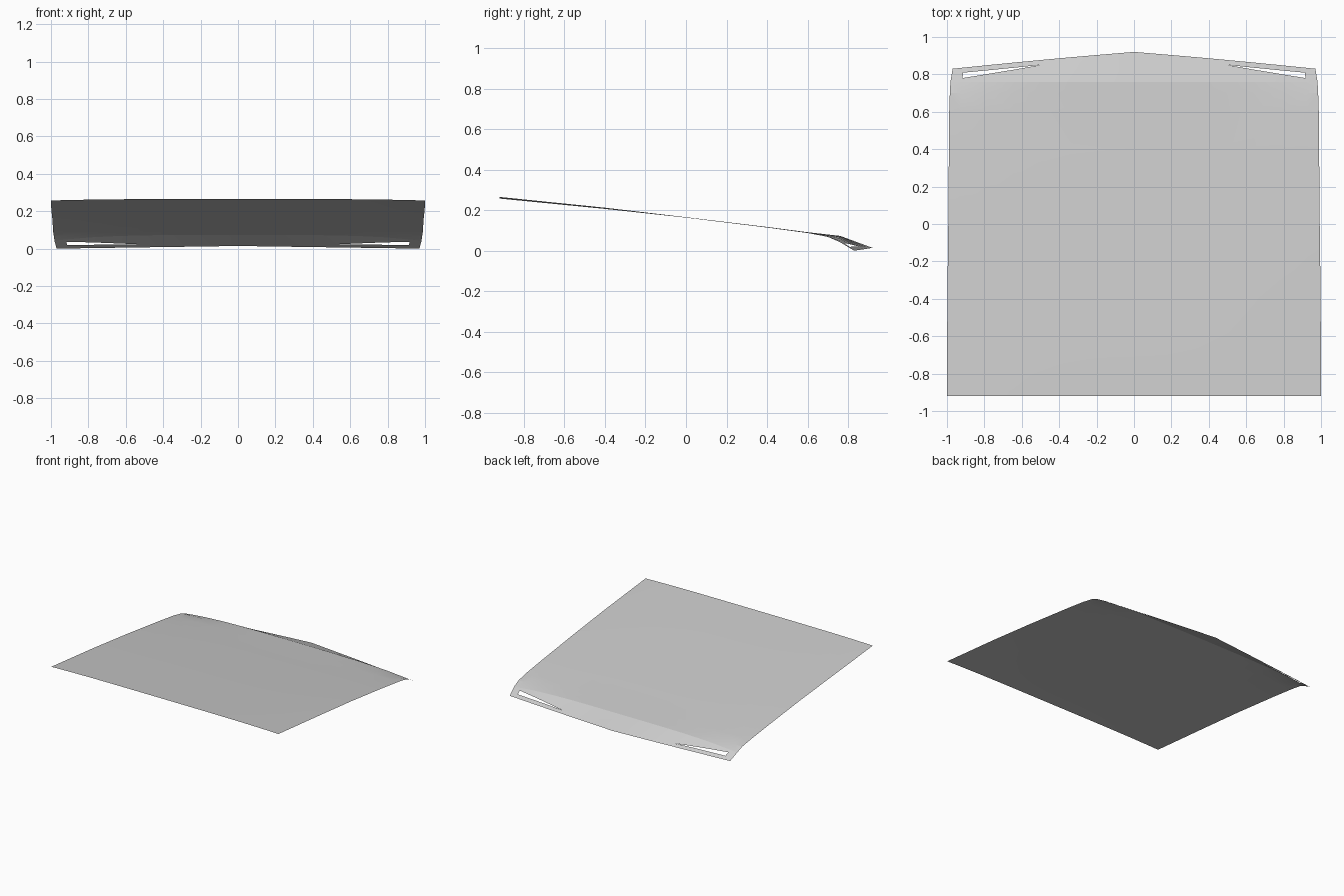
import bpy
import bmesh
import math

cube = bpy.data.objects.get("Cube")
if cube:
    bpy.data.objects.remove(cube, do_unlink=True)


def interp(points, t):
    """Piecewise linear lookup."""
    for (a, va), (b, vb) in zip(points, points[1:]):
        if t <= b:
            return va + (vb - va) * (t - a) / (b - a)
    return points[-1][1]


# Lengthwise profiles: height on the centre line, height and x on the side edge
CENTRE = [(-.92, .265), (-.4, .212), (0, .165), (.4, .117), (.6, .091), (.76, .073)]
EDGE = [(-.92, .257), (-.4, .206), (0, .163), (.4, .114), (.6, .087), (.7, .068), (.76, .042)]
SIDE = [(-.92, 1), (-.4, .998), (0, .993), (.6, .988), (.75, .983), (.83, .97)]
CREASE = .76

COLUMNS = [0, .17, .34, .51, .65, .8, .938, 1]
MAIN_ROWS = [-.92, -.4, 0, .4, .6, .7, CREASE]
SLOT_START, SLOT_END = 3, 6


def tail_rows(u):
    """Slot edges and rear lip of one column."""
    rear = .92 - .09 * u + .012 * u * (1 - u)
    if u <= COLUMNS[SLOT_START]:
        mid = rear - .026
        return [mid, mid, rear]
    s = (u - COLUMNS[SLOT_START]) / (COLUMNS[SLOT_END] - COLUMNS[SLOT_START])
    return [.85 - .07 * s, .85 - .041 * s, rear]


def height(u, y, rear):
    w = u ** 4
    top = min(y, CREASE)
    z = interp(CENTRE, top) * (1 - w) + interp(EDGE, top) * w
    if y > CREASE:
        t = (y - CREASE) / (rear - CREASE)
        z += (.014 * (1 - u) - z) * t
    return z


# Panel half with a tapered slot near the rear corner
bm = bmesh.new()
grid = []
for u in COLUMNS:
    rows = MAIN_ROWS + tail_rows(u)
    grid.append([bm.verts.new((u * interp(SIDE, y), y, height(u, y, rows[-1])))
                 for y in rows])
slot_row = len(MAIN_ROWS)
for i in range(len(COLUMNS) - 1):
    for j in range(len(grid[0]) - 1):
        if j == slot_row and SLOT_START <= i < SLOT_END:
            continue
        bm.faces.new((grid[i][j], grid[i + 1][j], grid[i + 1][j + 1], grid[i][j + 1]))
bmesh.ops.remove_doubles(bm, verts=bm.verts, dist=.0005)
mesh = bpy.data.meshes.new("hood_panel")
bm.to_mesh(mesh)
bm.free()

hood = bpy.data.objects.new("hood_panel", mesh)
bpy.context.collection.objects.link(hood)
mirror = hood.modifiers.new("mirror", 'MIRROR')
mirror.use_clip = True

# Single grey paint
paint = bpy.data.materials.new("grey_paint")
paint.use_nodes = True
grey = (.6, .6, .6, 1)
paint.diffuse_color = grey
paint.node_tree.nodes["Principled BSDF"].inputs["Base Color"].default_value = grey
mesh.materials.append(paint)

bpy.ops.object.select_all(action='DESELECT')
hood.select_set(True)
bpy.context.view_layer.objects.active = hood
bpy.ops.object.shade_smooth_by_angle(angle=math.radians(10))
